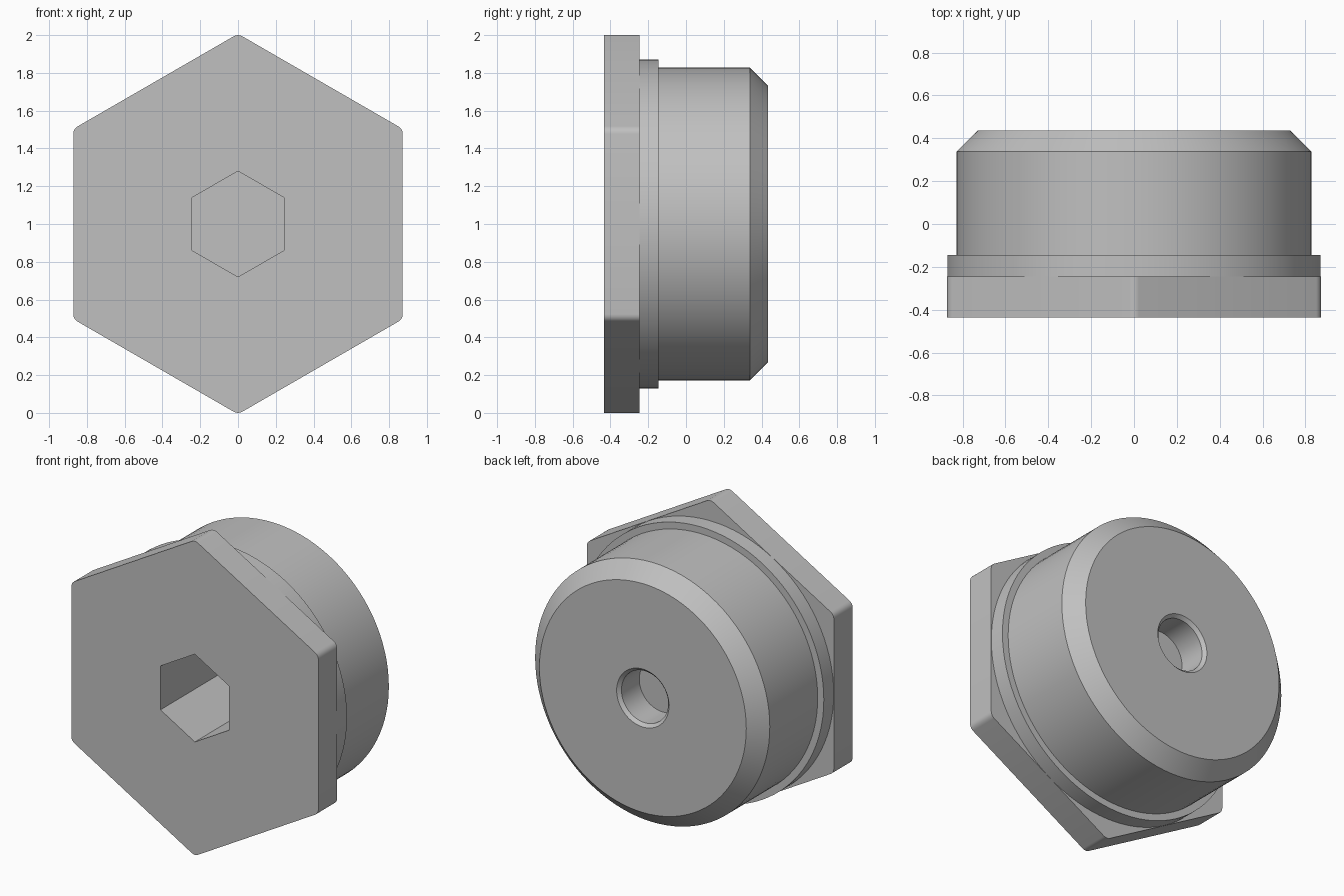
import bpy, bmesh, math

if "Cube" in bpy.data.objects:
    bpy.data.objects.remove(bpy.data.objects["Cube"])

SEG = 96                      # sides of the round parts
CZ = 1.0                      # height of the plug's axis
FRONT, HEAD_BACK, BACK = -0.435, -0.245, 0.435

grey = bpy.data.materials.new("grey metal")
grey.diffuse_color = (0.53, 0.53, 0.53, 1)
grey.use_nodes = True
grey.node_tree.nodes["Principled BSDF"].inputs["Base Color"].default_value = grey.diffuse_color


def circle(radius, n=SEG):
    """Points around the axis, starting at the top."""
    return [(radius * math.sin(2 * math.pi * i / n),
             radius * math.cos(2 * math.pi * i / n)) for i in range(n)]


def rounded_hexagon(apothem, r, steps=4):
    """Hexagon with a vertex at the top and filleted corners."""
    pts = []
    d = (apothem - r) / math.cos(math.pi / 6)     # fillet centre distance
    for k in range(6):
        a = k * math.pi / 3
        for s in range(steps + 1):
            b = a + (s / steps - 0.5) * math.pi / 3
            pts.append((d * math.sin(a) + r * math.sin(b),
                        d * math.cos(a) + r * math.cos(b)))
    return pts


def ring(bm, pts, y):
    return [bm.verts.new((x, y, CZ + z)) for x, z in pts]


def wall(bm, a, b):
    n = len(a)
    for i in range(n):
        j = (i + 1) % n
        bm.faces.new((a[i], a[j], b[j], b[i]))


def flat_with_hole(bm, outer, inner):
    edges = []
    for loop in (outer, inner):
        for i, v in enumerate(loop):
            w = loop[(i + 1) % len(loop)]
            edges.append(bm.edges.get((v, w)) or bm.edges.new((v, w)))
    bmesh.ops.triangle_fill(bm, edges=edges, use_beauty=True)


bm = bmesh.new()

# Hexagonal head
hexagon = rounded_hexagon(0.872, 0.045)
head_front = ring(bm, hexagon, FRONT)
head_back = ring(bm, hexagon, HEAD_BACK)
wall(bm, head_front, head_back)

# Blind hexagonal socket in the head
socket = circle(0.28, 6)
socket_mouth = ring(bm, socket, FRONT)
socket_floor = ring(bm, socket, FRONT + 0.61)
wall(bm, socket_mouth, socket_floor)
bm.faces.new(socket_floor)
flat_with_hole(bm, head_front, socket_mouth)

# Collar, chamfered round body and blind hole in the end: (radius, y)
profile = [(0.871, HEAD_BACK), (0.871, -0.145), (0.828, -0.145),
           (0.828, 0.338), (0.73, BACK), (0.185, BACK),
           (0.165, BACK - 0.02), (0.165, BACK - 0.2)]
rings = [ring(bm, circle(r), y) for r, y in profile]
for a, b in zip(rings, rings[1:]):
    wall(bm, a, b)
bm.faces.new(rings[-1])
flat_with_hole(bm, head_back, rings[0])

bmesh.ops.recalc_face_normals(bm, faces=bm.faces)
mesh = bpy.data.meshes.new("hex_plug")
bm.to_mesh(mesh)
bm.free()
mesh.materials.append(grey)
plug = bpy.data.objects.new("hex_plug", mesh)
bpy.context.collection.objects.link(plug)

# Smooth round walls, sharp edges elsewhere
bpy.context.view_layer.objects.active = plug
plug.select_set(True)
bpy.ops.object.shade_smooth_by_angle(angle=math.radians(30))
